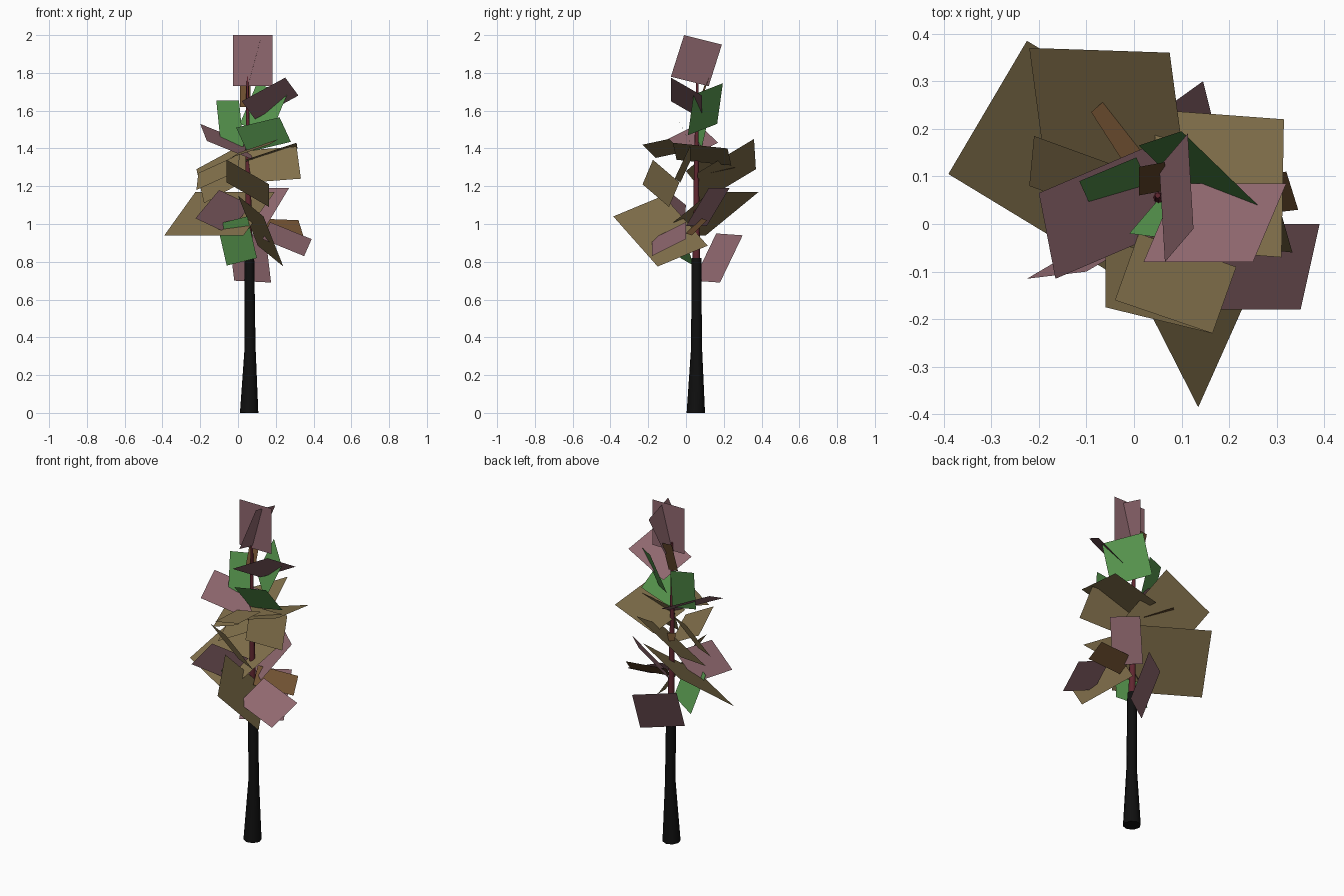
import bpy, bmesh
from mathutils import Vector, Matrix


def material(name, rgb):
    m = bpy.data.materials.new(name)
    m.diffuse_color = (*rgb, 1)
    return m


def stem(name, points, rgb):
    """Tapered tube along (x, y, z, radius) points."""
    cu = bpy.data.curves.new(name, 'CURVE')
    cu.dimensions = '3D'
    cu.bevel_depth = 1.0
    cu.bevel_resolution = 2
    cu.use_fill_caps = True
    sp = cu.splines.new('POLY')
    sp.points.add(len(points) - 1)
    for p, (x, y, z, r) in zip(sp.points, points):
        p.co = (x, y, z, 1)
        p.radius = r
    sp.use_smooth = True
    cu.materials.append(material(name, rgb))
    bpy.context.collection.objects.link(bpy.data.objects.new(name, cu))


def leaves(name, cards, rgb):
    """Flat cards; each is three consecutive corners of a parallelogram."""
    bm = bmesh.new()
    for card in cards:
        a, b, c = map(Vector, card)
        u, v = a - b, c - b
        m = Matrix((u, v, u.cross(v).normalized())).transposed().to_4x4()
        m.translation = (a + c) / 2
        bmesh.ops.create_grid(bm, x_segments=1, y_segments=1, size=0.5, matrix=m)
    me = bpy.data.meshes.new(name)
    bm.to_mesh(me)
    bm.free()
    me.materials.append(material(name, rgb))
    bpy.context.collection.objects.link(bpy.data.objects.new(name, me))


# Trunk and thin upper stem
stem("trunk", [(.059, .052, 0, .049), (.064, .056, .35, .029), (.06, .055, .82, .026)], (.005, .005, .005))
stem("upper_stem", [(.06, .055, .8, .02), (.052, .055, 1.3, .013), (.05, .06, 1.78, .006)], (.12, .02, .03))

# Pink leaf cards
leaves("pink_leaves", [
    ((.113, .19, 1.95), (.125, -.01, 2.0), (.065, -.08, 1.78)),
    ((-.027, .055, 2.0), (.183, .055, 2.0), (.183, .055, 1.73)),
    ((.32, .085, 1.68), (.25, -.08, 1.775), (.02, -.08, 1.65)),
    ((-.2, .065, 1.53), (-.165, -.115, 1.44), (.08, -.01, 1.34)),
    ((.39, 0, .92), (.35, -.18, .83), (.13, -.18, .92)),
    ((-.225, -.115, 1.03), (-.1, -.1, 1.18), (.07, 0, 1.10)),
    ((.27, .12, 1.19), (.15, .23, 1.19), (.03, .11, .99)),
    ((.145, .30, .94), (-.05, .16, .95), (-.02, .04, .70)),
], (.28, .14, .16))

# Tan leaf cards
leaves("tan_leaves", [
    ((.215, -.09, 1.45), (.165, -.23, 1.42), (-.04, -.16, 1.35)),
    ((.315, .22, 1.40), (.31, -.07, 1.43), (.04, -.05, 1.34)),
    ((.31, .02, 1.41), (.333, -.06, 1.24), (.07, -.03, 1.22)),
    ((-.21, .185, 1.27), (-.22, .08, 1.18), (0, 0, 1.28)),
    ((-.225, .385, 1.17), (-.39, .105, .94), (.03, -.15, .94)),
    ((.075, .36, 1.45), (-.22, .37, 1.29), (-.18, .07, 1.11)),
    ((0, -.12, 1.15), (.135, -.385, 1.04), (.24, -.15, .775)),
    ((-.06, -.175, 1.34), (.165, -.23, 1.21), (.165, -.09, 1.09)),
], (.22, .16, .07))

# Brown leaf cards
leaves("brown_leaves", [
    ((.01, .12, 1.80), (.065, .13, 1.80), (.065, .07, 1.62)),
    ((-.09, .235, 1.30), (-.05, .27, 1.30), (.04, .13, 1.27)),
    ((.32, .11, 1.02), (.345, .03, .94), (.1, 0, .95)),
], (.16, .08, .03))

# Green leaf cards
leaves("green_leaves", [
    ((.10, .195, 1.745), (.26, .04, 1.685), (.17, .01, 1.47)),
    ((.005, .14, 1.655), (-.115, .09, 1.655), (-.09, .035, 1.41)),
    ((.22, -.05, 1.565), (-.01, -.02, 1.51), (.05, .05, 1.38)),
    ((.05, -.10, 1.04), (-.11, -.03, 1.0), (-.06, .04, .78)),
], (.1, .32, .08))
